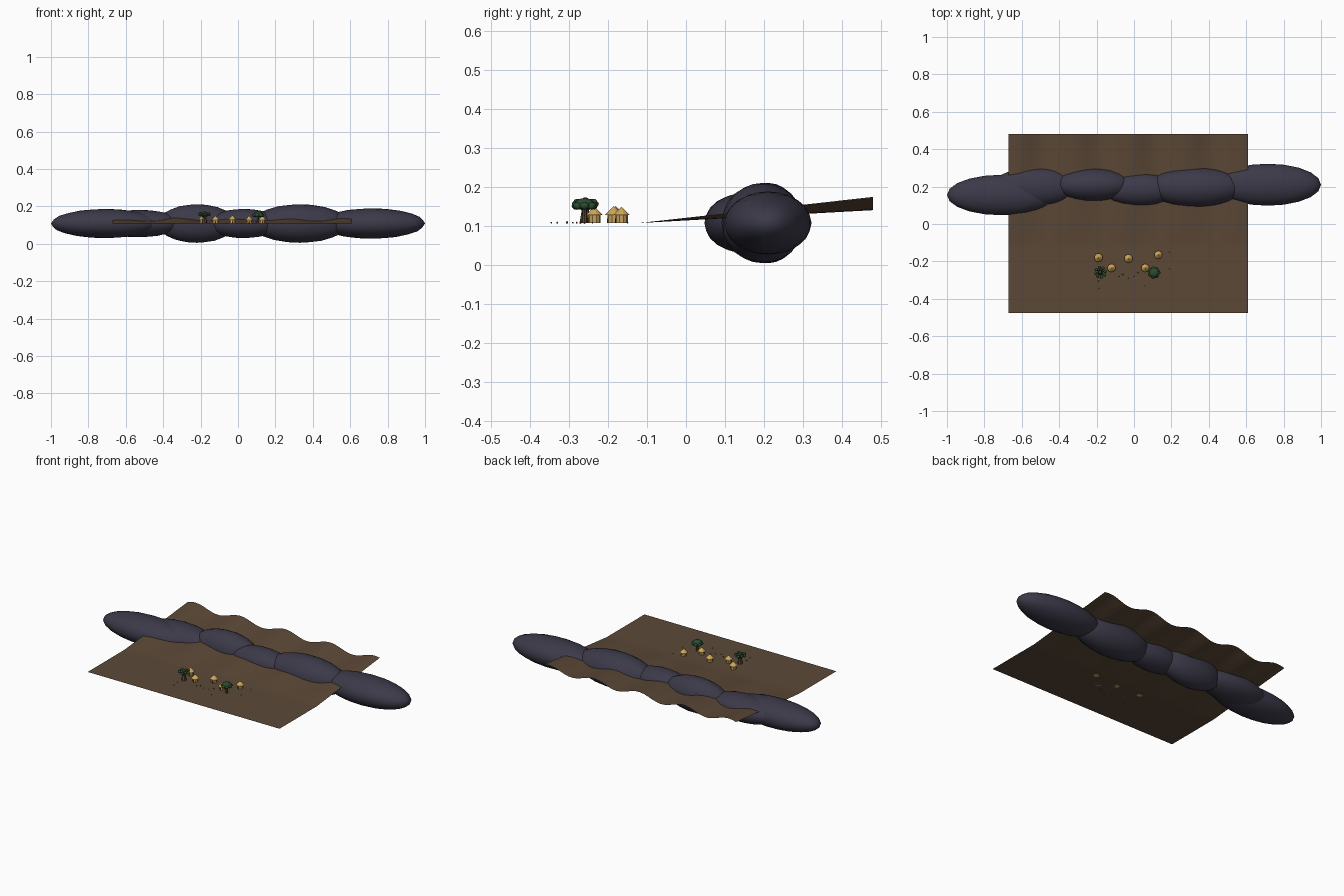
import bpy, bmesh, math, random
from mathutils import Vector

if "Cube" in bpy.data.objects:
    bpy.data.objects.remove(bpy.data.objects["Cube"])

random.seed(4)
G = 0.108  # level of the plain


def mat(name, r, g, b):
    m = bpy.data.materials.new(name)
    m.diffuse_color = (*[(c / 255) ** 2.2 for c in (r, g, b)], 1)
    m.use_nodes = True
    m.node_tree.nodes["Principled BSDF"].inputs["Base Color"].default_value = m.diffuse_color
    return m


EARTH = mat("earth", 92, 74, 58)
ROCK = mat("slate_rock", 62, 60, 74)
WALL = mat("clay_wall", 196, 160, 96)
THATCH = mat("thatch", 206, 166, 88)
BARK = mat("bark", 92, 72, 54)
LEAF = mat("leaf", 46, 76, 52)
DARK = mat("dark_doorway", 50, 38, 28)


def finish(name, bm, material, smooth=False):
    me = bpy.data.meshes.new(name)
    bm.to_mesh(me)
    bm.free()
    me.materials.append(material)
    for p in me.polygons:
        p.use_smooth = smooth
    ob = bpy.data.objects.new(name, me)
    bpy.context.collection.objects.link(ob)
    return ob


def blob(name, loc, size, material, sub=2, smooth=True):
    bm = bmesh.new()
    bmesh.ops.create_icosphere(bm, subdivisions=sub, radius=1)
    for v in bm.verts:
        v.co = Vector(c * s for c, s in zip(v.co, size))
    ob = finish(name, bm, material, smooth)
    ob.location = loc
    return ob


def cone(name, a, b, r1, r2, material, n=8):
    a, b = Vector(a), Vector(b)
    bm = bmesh.new()
    bmesh.ops.create_cone(bm, cap_ends=True, segments=n, radius1=r1,
                          radius2=r2, depth=(b - a).length)
    ob = finish(name, bm, material)
    ob.location = (a + b) / 2
    ob.rotation_euler = (b - a).to_track_quat('Z', 'Y').to_euler()
    return ob


# Ground sheet: flat in front, rippled and rising towards the back
bm = bmesh.new()
bmesh.ops.create_grid(bm, x_segments=48, y_segments=32, size=1)
for v in bm.verts:
    x, y = -0.03 + 0.64 * v.co.x, 0.0025 + 0.4775 * v.co.y
    t = max(0, y + 0.12) / 0.6
    v.co = (x, y, G + t * (0.05 + 0.017 * math.cos((x + 0.62) * 21)))
finish("ground", bm, EARTH, True)

# Mountain ridge: overlapping long boulders (x, y, rx, ry, rz)
for x, y, rx, ry, rz in [(-0.71, 0.155, 0.29, 0.108, 0.078),
                         (-0.53, 0.20, 0.23, 0.102, 0.073),
                         (-0.22, 0.21, 0.21, 0.088, 0.103),
                         (0.03, 0.185, 0.20, 0.088, 0.078),
                         (0.33, 0.197, 0.26, 0.106, 0.103),
                         (0.715, 0.21, 0.285, 0.112, 0.081)]:
    blob("mountain", (x, y, G), (rx, ry, rz), ROCK, 3)

# Huts: round wall, thatched cone and doorway
for x, y, s in [(-0.19, -0.18, 1.05), (-0.12, -0.235, 1), (-0.03, -0.185, 1.05),
                (0.06, -0.235, 1), (0.13, -0.165, 1)]:
    eave = G + 0.021 * s
    cone("hut_wall", (x, y, G), (x, y, eave), 0.016 * s, 0.016 * s, WALL, 10)
    cone("hut_roof", (x, y, eave - 0.001), (x, y, eave + 0.02 * s), 0.022 * s, 0.001, THATCH, 10)
    bm = bmesh.new()
    bmesh.ops.create_cube(bm, size=1)
    for v in bm.verts:
        v.co = (v.co.x * 0.006, v.co.y * 0.003, v.co.z * 0.012)
    finish("hut_door", bm, DARK).location = (x, y - 0.0155 * s, G + 0.006)

# Branching tree: thick trunk, radiating boughs with leaf clumps
tx, ty = -0.18, -0.258
cone("tree_trunk", (tx, ty, G), (tx, ty, 0.142), 0.015, 0.009, BARK)
for i in range(8):
    a = i * math.tau / 8 + 0.2
    r = 0.026
    tip = (tx + r * math.cos(a), ty + r * math.sin(a), 0.157 + 0.005 * (i % 2))
    cone("tree_bough", (tx, ty, 0.137), tip, 0.004, 0.002, BARK, 5)
    blob("tree_leaf_clump", tip, (0.009, 0.009, 0.008), LEAF)
blob("tree_leaf_clump", (tx, ty, 0.165), (0.010, 0.010, 0.009), LEAF)

# Round-crowned tree: slim trunk and a flattened leafy crown
tx, ty = 0.107, -0.26
cone("crown_tree_trunk", (tx, ty, G), (tx, ty, 0.15), 0.008, 0.005, BARK)
blob("crown_tree_top", (tx, ty, 0.157), (0.027, 0.027, 0.015), LEAF)
for i in range(7):
    a = i * math.tau / 7
    blob("crown_tree_clump", (tx + 0.022 * math.cos(a), ty + 0.022 * math.sin(a), 0.152),
         (0.012, 0.012, 0.010), LEAF)

# Pebbles scattered round the village
for x, y in [(-0.185, -0.345), (-0.03, -0.29), (0.055, -0.33), (0.19, -0.15),
             (0.19, -0.24), (-0.08, -0.28), (-0.06, -0.27), (0.02, -0.26),
             (-0.19, -0.305), (0.0, -0.28)]:
    r = random.uniform(0.002, 0.004)
    blob("pebble", (x, y, G + r * 0.4), (r, r, r), BARK, 1, False)
